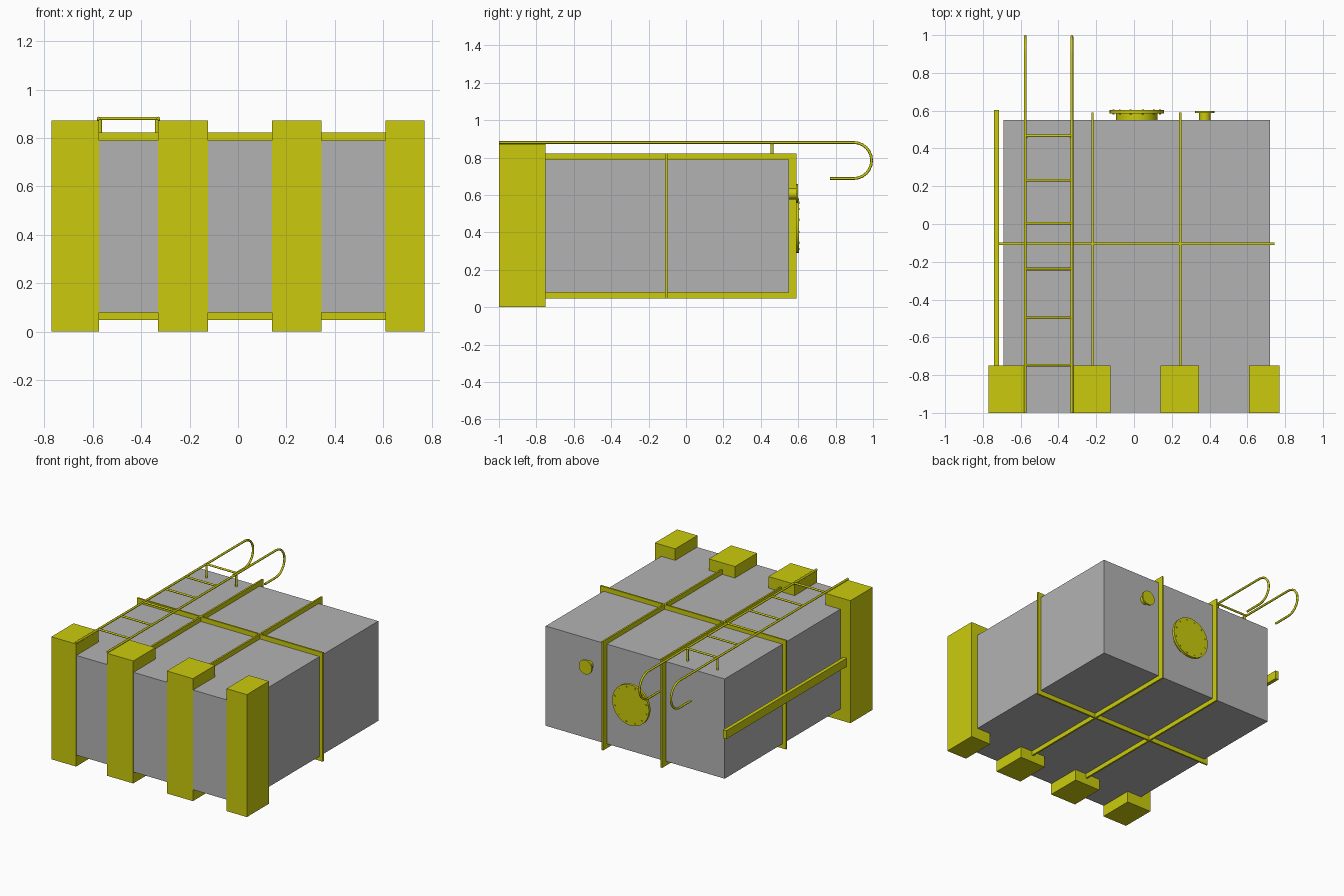
import bpy, bmesh, math
from mathutils import Matrix, Vector

if "Cube" in bpy.data.objects:
    bpy.data.objects.remove(bpy.data.objects["Cube"])


def material(name, rgb):
    m = bpy.data.materials.new(name)
    m.diffuse_color = (*rgb, 1)
    m.use_nodes = True
    m.node_tree.nodes["Principled BSDF"].inputs["Base Color"].default_value = m.diffuse_color
    return m


YELLOW = material("yellow paint", (0.6, 0.6, 0.004))
GREY = material("grey tank", (0.45, 0.45, 0.45))


def finish(name, bm, mat):
    me = bpy.data.meshes.new(name)
    bmesh.ops.recalc_face_normals(bm, faces=bm.faces)
    bm.to_mesh(me)
    bm.free()
    ob = bpy.data.objects.new(name, me)
    bpy.context.collection.objects.link(ob)
    me.materials.append(mat)
    return ob


def boxes(name, ranges, mat=YELLOW):
    """One object made of boxes given as (x0, x1, y0, y1, z0, z1)."""
    bm = bmesh.new()
    for x0, x1, y0, y1, z0, z1 in ranges:
        m = Matrix.Translation(((x0 + x1) / 2, (y0 + y1) / 2, (z0 + z1) / 2))
        bmesh.ops.create_cube(bm, size=1, matrix=m @ Matrix.Diagonal((x1 - x0, y1 - y0, z1 - z0, 1)))
    return finish(name, bm, mat)


def add_rod(bm, a, b, r, sides):
    a, b = Vector(a), Vector(b)
    rot = (b - a).to_track_quat('Z', 'Y').to_matrix().to_4x4()
    bmesh.ops.create_cone(bm, cap_ends=True, segments=sides, radius1=r, radius2=r,
                          depth=(b - a).length, matrix=Matrix.Translation((a + b) / 2) @ rot)


def rods(name, items, sides=8):
    """One object made of cylinders given as (start, end, radius)."""
    bm = bmesh.new()
    for a, b, r in items:
        add_rod(bm, a, b, r, sides)
    ob = finish(name, bm, YELLOW)
    smooth(ob)
    return ob


def smooth(ob):
    bpy.ops.object.select_all(action='DESELECT')
    ob.select_set(True)
    bpy.context.view_layer.objects.active = ob
    bpy.ops.object.shade_smooth_by_angle(angle=math.radians(46))


# Tank body
X0, X1, Y0, Y1, Z0, Z1 = -0.69, 0.72, -0.997, 0.55, 0.08, 0.79
boxes("tank_body", [(X0, X1, Y0, Y1, Z0, Z1)], GREY)

# Front support columns
for i, (a, b) in enumerate([(-0.77, -0.575), (-0.33, -0.125), (0.14, 0.345), (0.61, 0.77)]):
    boxes(f"support_column_{i + 1}", [(a, b, -1, -0.75, 0, 0.872)])

# Stiffening ribs: two lengthwise, one crosswise, all standing proud of the tank
BOT, TOP, BACK, T = 0.048, 0.823, 0.59, 0.006
for i, x in enumerate((-0.22, 0.245)):
    a, b = x - T, x + T
    boxes(f"lengthwise_rib_{i + 1}", [
        (a, b, -0.76, BACK, Z1, TOP),
        (a, b, -0.76, BACK, BOT, Z0),
        (a, b, Y1, BACK, Z0, Z1)])
a, b = -0.105 - T, -0.105 + T
boxes("crosswise_rib", [
    (-0.718, 0.745, a, b, Z1, TOP),
    (-0.718, 0.745, a, b, BOT, Z0),
    (-0.718, X0, a, b, Z0, Z1),
    (X1, 0.745, a, b, Z0, Z1)])

# Side bar
boxes("side_bar", [(-0.74, -0.714, -0.76, 0.603, 0.395, 0.455)])

# Manhole on the back, with a ring of bolts
mx, mz = 0.015, 0.435
rods("manhole", [((mx, Y1 - 0.01, mz), (mx, 0.587, mz), 0.11),
                 ((mx, 0.585, mz), (mx, 0.603, mz), 0.145)], 32)
bolts = []
for k in range(12):
    t = math.tau * (k + 0.5) / 12
    x, z = mx + 0.128 * math.cos(t), mz + 0.128 * math.sin(t)
    bolts.append(((x, 0.581, z), (x, 0.607, z), 0.006))
rods("manhole_bolts", bolts, 6)

# Small nozzle on the back
nx, nz = 0.375, 0.607
rods("nozzle", [((nx, Y1 - 0.01, nz), (nx, 0.588, nz), 0.03),
                ((nx, 0.587, nz), (nx, 0.598, nz), 0.051)], 24)

# Ladder rails with hooked ends
RZ, R, BEND = 0.881, 0.0075, 0.0965
RAILS = (-0.576, -0.329)
for side, x in zip(("left", "right"), RAILS):
    cy = 1 - R - BEND
    path = [(x, -1, RZ)]
    for k in range(13):
        t = math.pi / 2 - math.pi * k / 12
        path.append((x, cy + BEND * math.cos(t), RZ - BEND + BEND * math.sin(t)))
    path.append((x, 0.77, RZ - 2 * BEND))
    bm = bmesh.new()
    rings = []
    for k, p in enumerate(path):
        d = (Vector(path[min(k + 1, len(path) - 1)]) - Vector(path[max(k - 1, 0)]))
        if k == 1:
            d = Vector((0, 1, 0))
        if k == len(path) - 2:
            d = Vector((0, -1, 0))
        d.normalize()
        n = d.cross(Vector((1, 0, 0)))
        rings.append([bm.verts.new(Vector(p) + R * (math.cos(q) * Vector((1, 0, 0)) + math.sin(q) * n))
                      for q in (math.tau * j / 8 for j in range(8))])
    for r0, r1 in zip(rings, rings[1:]):
        for j in range(8):
            bm.faces.new((r0[j], r0[j - 1], r1[j - 1], r1[j]))
    bm.faces.new(rings[0])
    bm.faces.new(rings[-1])
    smooth(finish(f"ladder_rail_{side}", bm, YELLOW))

# Ladder rungs and the two posts that hold the ladder off the tank
rods("ladder_rungs", [((RAILS[0], y, RZ), (RAILS[1], y, RZ), 0.007)
                      for y in (0.467, 0.232, 0.004, -0.238, -0.497, -0.747)])
rods("ladder_posts", [((x, 0.46, Z1 - 0.01), (x, 0.46, RZ), 0.008) for x in (-0.57, -0.335)])
